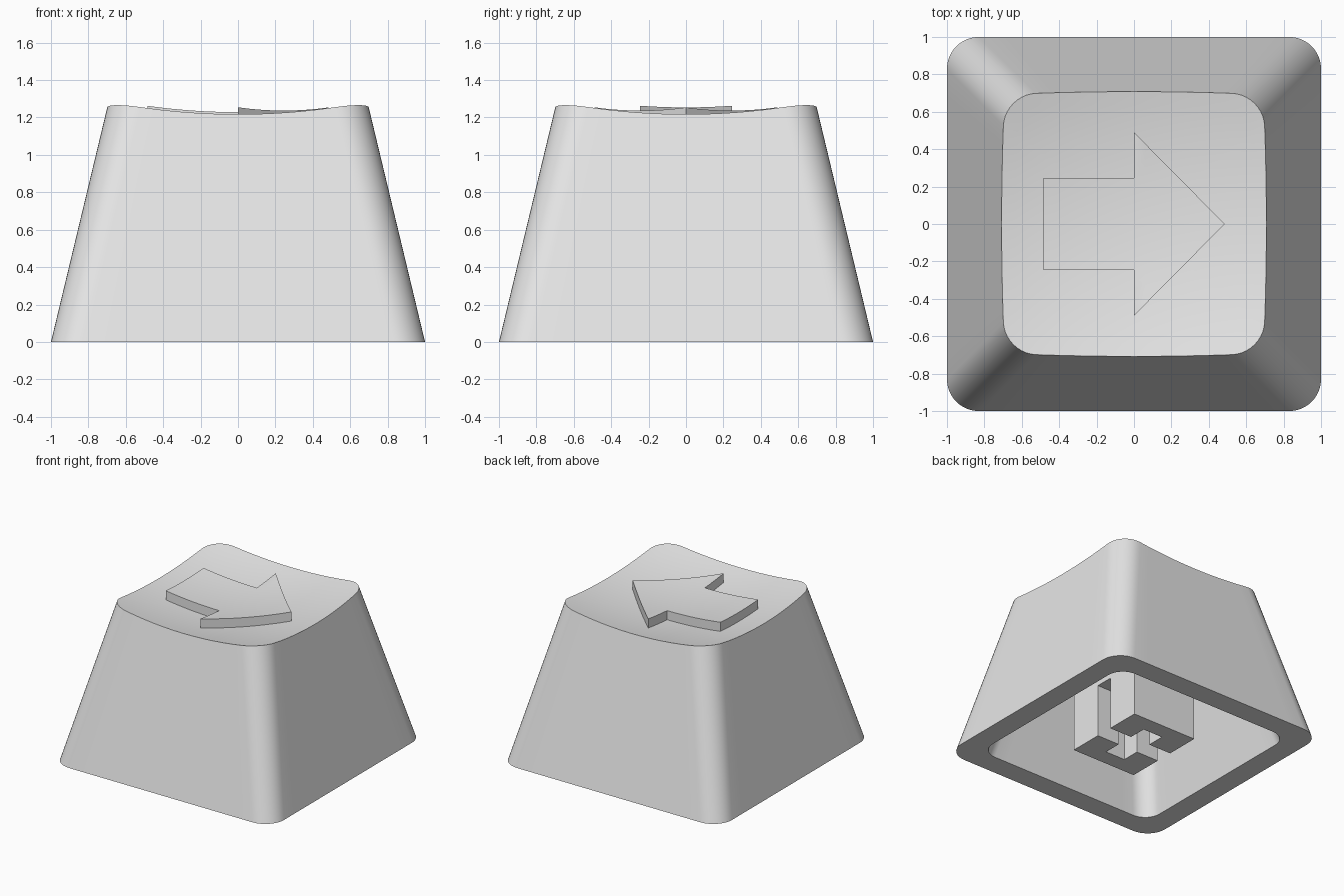
import bpy, bmesh, math
from mathutils import Vector

old = bpy.data.objects.get("Cube")
if old:
    bpy.data.objects.remove(old, do_unlink=True)

TAPER = 0.24        # inward lean of the walls per unit of height
DISH_R = 3.5        # radius of the spherical dish
DISH_Z = 1.145      # lowest point of the dish
ARC, SIDE = 10, 12  # segments per corner and per straight side
CEILING = 1.0

grey = bpy.data.materials.new("light_grey")
grey.use_nodes = True
colour = (0.8, 0.8, 0.8, 1)
grey.diffuse_color = colour
grey.node_tree.nodes["Principled BSDF"].inputs["Base Color"].default_value = colour


def dish(x, y):
    return DISH_Z + DISH_R - math.sqrt(DISH_R ** 2 - x * x - y * y)


def finish(name, bm, smooth=True):
    bmesh.ops.recalc_face_normals(bm, faces=bm.faces[:])
    mesh = bpy.data.meshes.new(name)
    bm.to_mesh(mesh)
    bm.free()
    mesh.materials.append(grey)
    obj = bpy.data.objects.new(name, mesh)
    bpy.context.collection.objects.link(obj)
    bpy.ops.object.select_all(action='DESELECT')
    obj.select_set(True)
    bpy.context.view_layer.objects.active = obj
    if smooth:
        bpy.ops.object.shade_smooth_by_angle(angle=math.radians(30))
    return obj


def box(name, size, z0, z1):
    bm = bmesh.new()
    bmesh.ops.create_cube(bm, size=1)
    for v in bm.verts:
        v.co = (v.co.x * size[0], v.co.y * size[1], z0 + (v.co.z + 0.5) * (z1 - z0))
    return finish(name, bm, smooth=False)


# Rounded square outline, one point at a time
STEP = ARC + SIDE
COUNT = 4 * STEP


def outline(i, half, radius):
    quarter, k = divmod(i, STEP)
    flat = half - radius
    if k <= ARC:
        a = k / ARC * math.pi / 2
        x, y = flat + radius * math.cos(a), flat + radius * math.sin(a)
    else:
        x, y = flat - 2 * flat * (k - ARC) / SIDE, half
    for _ in range(quarter):
        x, y = -y, x
    return x, y


def flat_ring(half, radius, z):
    return [Vector((*outline(i, half, radius), z)) for i in range(COUNT)]


# Rim where the leaning walls meet the dish
def rim_point(i):
    z = DISH_Z
    for _ in range(8):
        x, y = outline(i, 1 - TAPER * z, 0.175)
        z = dish(x, y)
    return Vector((x, y, z))


rim = [rim_point(i) for i in range(COUNT)]

# Hollow shell: cavity, base lip, outer walls and dished top in one loft
rings = [flat_ring(0.82 - TAPER * CEILING, 0.14, CEILING),
         flat_ring(0.82, 0.14, 0),
         flat_ring(1, 0.17, 0),
         rim]
for k in range(9, 0, -1):
    s = k / 10
    rings.append([Vector((p.x * s, p.y * s, dish(p.x * s, p.y * s))) for p in rim])

bm = bmesh.new()
loops = [[bm.verts.new(p) for p in ring] for ring in rings]
for a, b in zip(loops, loops[1:]):
    for i in range(COUNT):
        j = (i + 1) % COUNT
        bm.faces.new((a[i], a[j], b[j], b[i]))
bm.faces.new(loops[0])
centre = bm.verts.new((0, 0, DISH_Z))
for i in range(COUNT):
    bm.faces.new((loops[-1][i], loops[-1][(i + 1) % COUNT], centre))
finish("keycap_shell", bm)

# Raised arrow that follows the dish
half_arrow = [(-0.485, 0.245), (0, 0.245), (0, 0.49)]
points = half_arrow + [(0.485, 0)] + [(x, -y) for x, y in reversed(half_arrow)]
bm = bmesh.new()
bm.faces.new([bm.verts.new((x, y, 0)) for x, y in points])
for axis in (Vector((1, 0, 0)), Vector((0, 1, 0))):
    for k in range(-7, 8):
        bmesh.ops.bisect_plane(bm, geom=bm.verts[:] + bm.edges[:] + bm.faces[:],
                               plane_co=axis * k * 0.06, plane_no=axis)
top = bmesh.ops.extrude_face_region(bm, geom=bm.faces[:])["geom"]
raised = {g for g in top if isinstance(g, bmesh.types.BMVert)}
for v in bm.verts:
    v.co.z = dish(v.co.x, v.co.y) + (0.075 if v in raised else -0.02)
finish("raised_arrow", bm)

# Mounting stem with a cross socket: one slot runs right through
stem = box("mounting_stem", (0.588, 0.71), 0, CEILING + 0.04)
for size in ((1, 0.145), (0.18, 0.44)):
    cutter = box("socket_cutter", size, -0.2, 0.435)
    cutter.hide_render = True
    bpy.context.view_layer.objects.active = stem
    cut = stem.modifiers.new("socket", 'BOOLEAN')
    cut.operation = 'DIFFERENCE'
    cut.solver = 'EXACT'
    cut.object = cutter
    bpy.ops.object.modifier_apply(modifier=cut.name)
    bpy.data.objects.remove(cutter, do_unlink=True)
